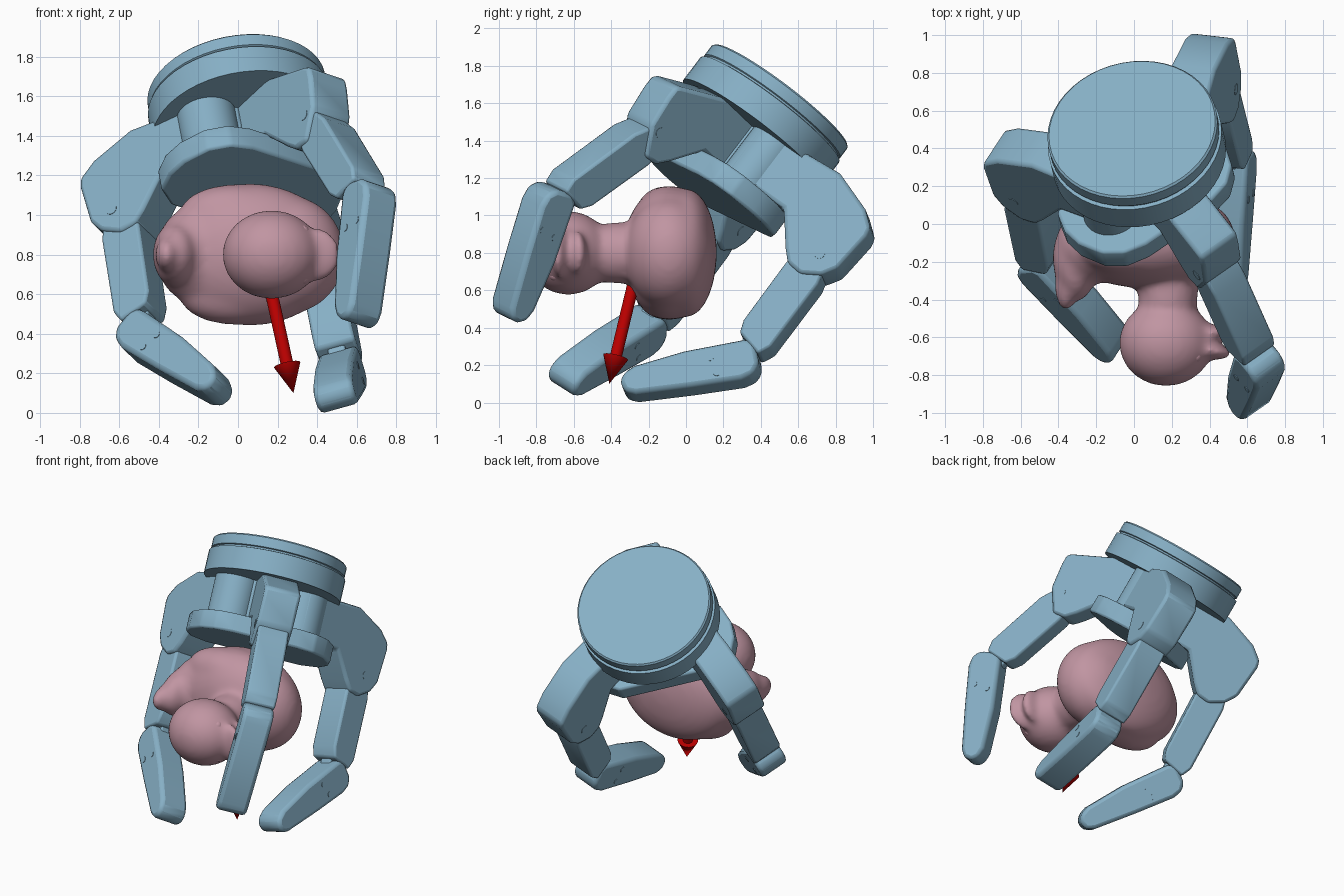
import bpy, bmesh, math
from mathutils import Matrix, Vector

if "Cube" in bpy.data.objects:
    bpy.data.objects.remove(bpy.data.objects["Cube"])


def material(name, c):
    m = bpy.data.materials.new(name)
    m.diffuse_color = (*c, 1)
    m.use_nodes = True
    m.node_tree.nodes["Principled BSDF"].inputs["Base Color"].default_value = m.diffuse_color
    return m


BLUE = material("blue", (0.24, 0.43, 0.56))
PINK = material("pink", (0.53, 0.30, 0.36))
RED = material("red", (0.50, 0.0, 0.0))

# Hand frame: local z is the disc axis, depth w below the disc top is -z
n = Vector((-0.15, 0.60, 0.79)).normalized()
ex = (Vector((1, 0, 0)) - n.x * n).normalized()
HAND = Matrix.Translation((-0.01, 0.505, 1.64)) @ Matrix((ex, n.cross(ex), n)).transposed().to_4x4()


def finish(name, bm, mat, matrix, bevel=0.0):
    bmesh.ops.recalc_face_normals(bm, faces=bm.faces[:])
    me = bpy.data.meshes.new(name)
    bm.to_mesh(me)
    bm.free()
    me.transform(matrix)
    me.materials.append(mat)
    ob = bpy.data.objects.new(name, me)
    bpy.context.collection.objects.link(ob)
    bpy.ops.object.select_all(action='DESELECT')
    ob.select_set(True)
    bpy.context.view_layer.objects.active = ob
    bpy.ops.object.shade_smooth_by_angle(angle=math.radians(32))
    if bevel:
        b = ob.modifiers.new("bevel", 'BEVEL')
        b.width, b.segments, b.limit_method = bevel, 2, 'ANGLE'
        b.angle_limit = math.radians(25)
    return ob


def extrude(name, pts, vec, matrix, bevel):
    bm = bmesh.new()
    f = bm.faces.new([bm.verts.new(p) for p in pts])
    new = bmesh.ops.extrude_face_region(bm, geom=[f])["geom"]
    bmesh.ops.translate(bm, verts=[v for v in new if isinstance(v, bmesh.types.BMVert)], vec=vec)
    return finish(name, bm, BLUE, matrix, bevel)


def prism(name, pts, width, matrix, bevel=0.015):
    """Side profile (radius, depth) extruded across the finger."""
    return extrude(name, [(r, -width / 2, -w) for r, w in pts], (0, width, 0), matrix, bevel)


def plate(name, pts, w0, w1, matrix, bevel=0.02):
    """Outline extruded along the disc axis."""
    return extrude(name, [(x, y, -w0) for x, y in pts], (0, 0, w0 - w1), matrix, bevel)


def lathe(name, prof, mat, matrix, seg=40):
    bm = bmesh.new()
    vs = [bm.verts.new((r, 0, z)) for r, z in prof]
    es = [bm.edges.new(p) for p in zip(vs, vs[1:])]
    bmesh.ops.spin(bm, geom=vs + es, axis=(0, 0, 1), cent=(0, 0, 0), angle=2 * math.pi, steps=seg)
    bmesh.ops.remove_doubles(bm, verts=bm.verts[:], dist=1e-4)
    return finish(name, bm, mat, matrix)


def pin(name, r, w, rad, length, matrix):
    M = matrix @ Matrix.Translation((r, 0, -w)) @ Matrix.Rotation(math.pi / 2, 4, 'X')
    h = length / 2
    return lathe(name, [(0, -h), (rad, -h), (rad, h), (0, h)], BLUE, M, 20)


# Wrist disc
lathe("wrist_disc", [(0, 0), (0.445, 0), (0.455, -0.01), (0.455, -0.075), (0.445, -0.08), (0.445, -0.09),
                     (0.465, -0.095), (0.465, -0.25), (0, -0.25)], BLUE, HAND, 48)

# Palm: core, pivot housings and rounded plate, aligned with the fixed finger
PALM_ANG = math.radians(-54)
PALM = HAND @ Matrix.Rotation(PALM_ANG + math.pi / 2, 4, 'Z')
plate("palm_core", [(-0.15, -0.12), (0.15, -0.12), (0.15, 0.15), (-0.15, 0.15)], 0.2, 0.58, PALM)
half = [(0.22, -0.29), (0.34, -0.26), (0.43, -0.18), (0.485, -0.04), (0.49, 0.08), (0.45, 0.20), (0.33, 0.28)]
plate("palm_plate", half + [(-x, y) for x, y in reversed(half)], 0.53, 0.66, PALM, 0.015)
for s, side in ((-1, "left"), (1, "right")):
    lathe("pivot_" + side, [(0, -0.2), (0.15, -0.2), (0.15, -0.57), (0, -0.57)], BLUE,
          PALM @ Matrix.Translation((0.235 * s, 0, 0)))

BELLY = [(0.66, 0.71), (0.56, 0.77), (0.47, 0.76), (0.41, 0.70), (0.27, 0.53), (-0.1, 0.53)]
KNUCKLE = [(-0.1, 0.24), (0.40, 0.20), (0.63, 0.28), (0.72, 0.35), (0.73, 0.40), (0.71, 0.63)] + BELLY
FRONT_KNUCKLE = [(-0.1, 0.24), (0.32, 0.22), (0.65, 0.36), (0.68, 0.38), (0.68, 0.45), (0.66, 0.62)] + BELLY[1:]
TIP = [(-0.08, -0.04), (-0.08, 0.07), (-0.04, 0.12), (0.03, 0.135), (0.30, 0.115), (0.60, 0.085), (0.655, 0.06),
       (0.67, 0.0), (0.64, -0.045), (0.58, -0.07), (0.30, -0.09), (-0.04, -0.08)]


def along(p, q, pts):
    """Map (along, outward) points to the segment p-q."""
    p = Vector(p)
    d = (Vector(q) - p).normalized()
    o = Vector((d.y, -d.x))
    return [tuple(p + d * a + o * b) for a, b in pts]


def finger(tag, ang, pivot, j2, tip, knuckle=KNUCKLE):
    M = PALM @ Matrix.Translation((pivot, 0, 0)) \
        @ Matrix.Rotation(math.radians(ang) - PALM_ANG - math.pi / 2, 4, 'Z')
    j1 = (0.56, 0.66)
    prism("knuckle_" + tag, knuckle, 0.245, M, 0.02)
    pin("knuckle_pin_" + tag, 0.58, 0.62, 0.03, 0.25, M)
    L = (Vector(j2) - Vector(j1)).length
    # middle link with thin tongue
    prism("link_" + tag, along(j1, j2, [(-0.02, -0.08), (-0.02, 0.08), (0.1, 0.11), (L - 0.12, 0.105),
          (L - 0.05, 0.07), (L - 0.09, -0.08), (L - 0.16, -0.105), (0.1, -0.105)]), 0.21, M)
    prism("tongue_" + tag, along(j1, j2, [(0.1, -0.06), (0.1, 0.06), (L, 0.06), (L + 0.05, 0.0), (L, -0.06)]),
          0.09, M, 0.01)
    # fingertip with pins
    prism("fingertip_" + tag, along(j2, tip, TIP), 0.205, M, 0.025)
    for i, (a, b) in enumerate(along(j2, tip, [(0.15, 0.07), (0.17, -0.02)])):
        pin(f"tip_pin_{tag}_{i}", a, b, 0.02, 0.211, M)


finger("left", 150.5, -0.205, (0.585, 1.335), (0.205, 1.915))
finger("back", 75.5, 0.245, (0.57, 1.305), (0.14, 1.785))
finger("front", -53, 0.0, (0.785, 1.275), (0.53, 1.93), FRONT_KNUCKLE)

# Toy duck lying with its head toward the front: fused ellipsoids (centre, radii, turn about z)
BLOBS = [((0.06, -0.09, 0.8), (0.455, 0.25, 0.36), 0), ((0.08, 0.0, 0.8), (0.43, 0.165, 0.345), 0),
         ((0.25, -0.09, 0.8), (0.29, 0.24, 0.30), 0), ((-0.23, -0.12, 0.8), (0.185, 0.20, 0.24), 15),
         ((-0.32, -0.21, 0.8), (0.11, 0.20, 0.16), 8), ((-0.36, -0.33, 0.8), (0.06, 0.13, 0.09), 0),
         ((0.18, -0.36, 0.8), (0.16, 0.25, 0.165), 0),
         ((0.17, -0.63, 0.8), (0.25, 0.23, 0.225), 0), ((0.40, -0.67, 0.8), (0.12, 0.045, 0.14), -10),
         ((0.40, -0.58, 0.8), (0.10, 0.045, 0.12), 10),
         ((-0.02, -0.12, 1.0), (0.28, 0.15, 0.155), 0), ((-0.02, -0.12, 0.6), (0.28, 0.15, 0.155), 0)]
bm = bmesh.new()
for c, r, a in BLOBS:
    bmesh.ops.create_uvsphere(bm, u_segments=32, v_segments=20, radius=1, matrix=Matrix.Translation(c)
                              @ Matrix.Rotation(math.radians(a), 4, 'Z') @ Matrix.Diagonal((*r, 1)))
duck = finish("toy_duck", bm, PINK, Matrix())
rm = duck.modifiers.new("fuse", 'REMESH')
rm.mode, rm.voxel_size, rm.use_smooth_shade = 'VOXEL', 0.018, True
sm = duck.modifiers.new("soften", 'SMOOTH')
sm.factor, sm.iterations = 0.5, 22
for s, side in ((-1, "low"), (1, "high")):
    bm = bmesh.new()
    bmesh.ops.create_uvsphere(bm, u_segments=16, v_segments=10, radius=0.035)
    finish("duck_eye_" + side, bm, PINK, Matrix.Translation((0.325, -0.70, 0.8 + s * 0.115)))

# Red arrow
d = Vector((0.11, -0.12, -0.5)).normalized()
lathe("arrow", [(0, -0.7), (0.032, -0.7), (0.032, -0.15), (0.068, -0.15), (0, 0)], RED,
      Matrix.Translation((0.28, -0.41, 0.10)) @ d.to_track_quat('Z', 'Y').to_matrix().to_4x4(), 24)
